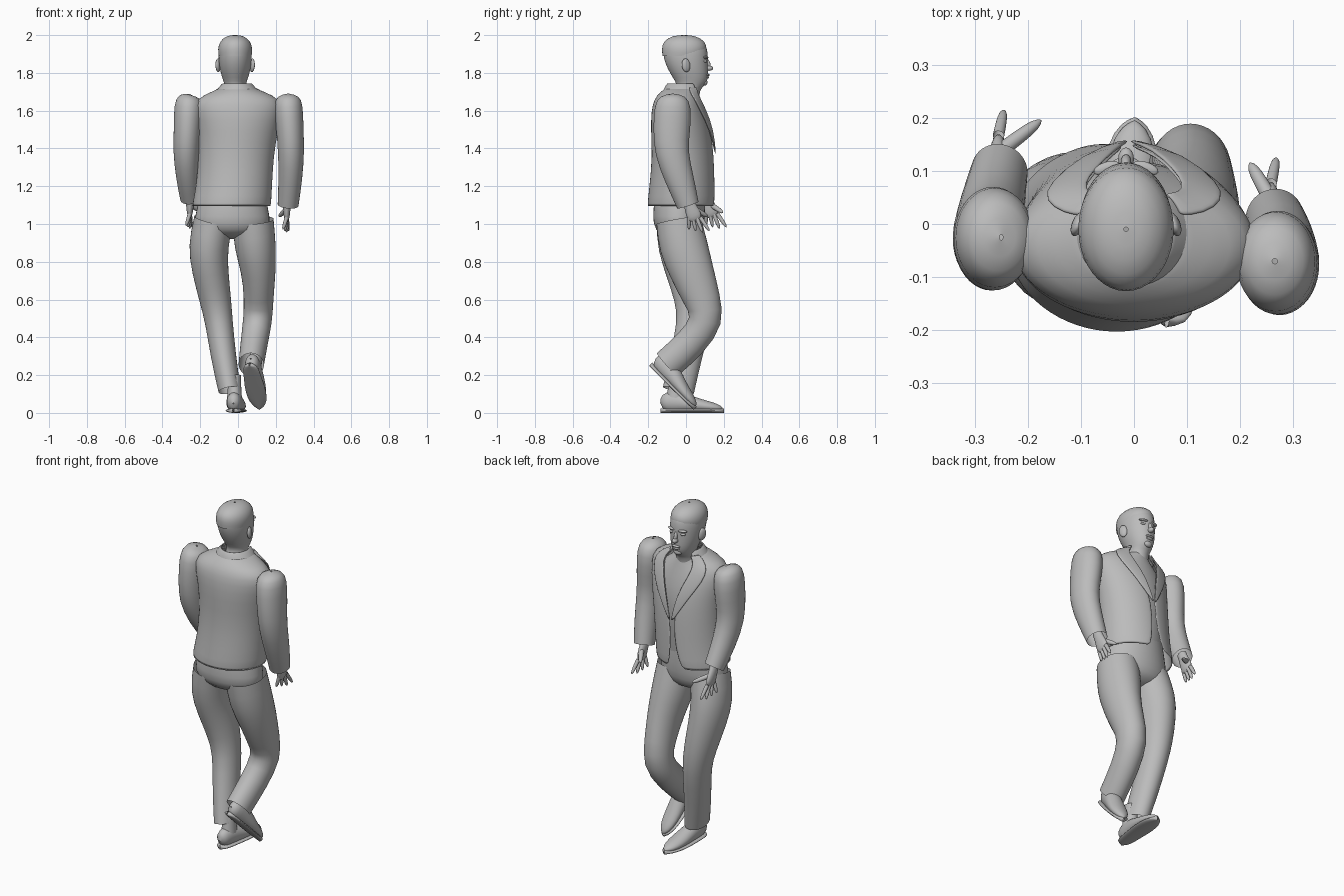
import bpy, bmesh, math, random
from math import sin, cos, tau
from mathutils import Vector, Matrix, Euler

cube = bpy.data.objects.get("Cube")
if cube:
    bpy.data.objects.remove(cube, do_unlink=True)

GREY = (0.5, 0.5, 0.5, 1)
grey = bpy.data.materials.new("plain_grey")
grey.diffuse_color = GREY
grey.use_nodes = True
grey.node_tree.nodes["Principled BSDF"].inputs["Base Color"].default_value = GREY


def finish(name, bm, levels=1, thickness=0):
    """Turn a bmesh into a smooth grey object."""
    bmesh.ops.recalc_face_normals(bm, faces=bm.faces[:])
    for face in bm.faces:
        face.smooth = True
    mesh = bpy.data.meshes.new(name)
    bm.to_mesh(mesh)
    bm.free()
    mesh.materials.append(grey)
    obj = bpy.data.objects.new(name, mesh)
    bpy.context.collection.objects.link(obj)
    if thickness:
        solid = obj.modifiers.new("thickness", "SOLIDIFY")
        solid.thickness = thickness
        solid.offset = 0
    if levels:
        obj.modifiers.new("smooth", "SUBSURF").levels = levels
        obj.modifiers["smooth"].render_levels = levels
    return obj


def loft(bm, rings, sides=20, align=False):
    """Skin ellipses (x, y, z, rx, ry[, start, end]); start and end leave a gap."""
    centres = [Vector(r[:3]) for r in rings]
    rows = []
    for i, ring in enumerate(rings):
        rx, ry = ring[3:5]
        is_open = len(ring) > 5
        start, end = ring[5:7] if is_open else (0, tau)
        turn = Matrix.Identity(3)
        if align:
            tangent = centres[min(i + 1, len(rings) - 1)] - centres[max(i - 1, 0)]
            turn = Vector((0, 0, -1)).rotation_difference(tangent).to_matrix()
        row = []
        for k in range(sides + is_open):
            t = start + (end - start) * k / sides
            row.append(bm.verts.new(centres[i] + turn @ Vector((rx * sin(t), ry * cos(t), 0))))
        rows.append(row)
    for a, b in zip(rows, rows[1:]):
        for k in range(len(a) - is_open):
            n = (k + 1) % len(a)
            bm.faces.new((a[k], a[n], b[n], b[k]))


def build(name, *parts, sides=20, align=False, thickness=0):
    bm = bmesh.new()
    for rings in parts:
        loft(bm, rings, sides, align)
    return finish(name, bm, thickness=thickness)


def blob(name, centre, size, tilt=(0, 0, 0)):
    bm = bmesh.new()
    matrix = Matrix.LocRotScale(Vector(centre), Euler(tilt), Vector(size))
    bmesh.ops.create_uvsphere(bm, u_segments=16, v_segments=10, radius=1, matrix=matrix)
    return finish(name, bm, levels=0)


# Jacket body, open down the front: ellipse, then half-angle of the gap
coat = [
    (-.005, -.015, 1.72, .085, .085, .75),
    (0, -.035, 1.695, .14, .1, .62),
    (0, -.045, 1.66, .22, .12, .45),
    (0, -.04, 1.6, .23, .14, .34),
    (0, -.025, 1.5, .21, .158, .18),
    (-.01, -.015, 1.36, .195, .16, .03),
    (-.02, -.02, 1.2, .197, .17, .07),
    (-.035, -.025, 1.09, .207, .178, .2),
]
build("jacket", [r[:5] + (r[5], tau - r[5]) for r in coat], sides=32, thickness=.008)

# Lapels hug the edges of the opening
widths = (.5, .45, .38, .4, .3, .02)
for side, label in ((1, "left"), (-1, "right")):
    strip = []
    for (x, y, z, rx, ry, gap), width in zip(coat, widths):
        strip.append((x, y, z + .004, rx + .01, ry + .012, side * (gap - .03), side * (gap + width)))
    build(label + "_lapel", strip, sides=6, thickness=.008)

# Standing collar, leaning back around the neck
build("collar", [
    (-.005, -.015, 1.745, .073, .08, .8, tau - .8),
    (-.005, -.017, 1.725, .09, .092, .8, tau - .8),
    (-.003, -.02, 1.685, .125, .105, .7, tau - .7),
], sides=24, thickness=.008)

# Shirt under the jacket
build("shirt", [
    (-.01, 0, 1.71, .06, .065),
    (0, -.02, 1.67, .1, .095),
    (0, -.03, 1.6, .2, .125),
    (0, -.02, 1.5, .19, .14),
    (-.01, -.015, 1.36, .175, .138),
    (-.02, -.03, 1.15, .17, .13),
])

# Trousers: seat and two legs
build("trouser_seat", [
    (-.025, -.03, 1.2, .17, .13),
    (-.03, -.035, 1.08, .19, .14),
    (-.03, -.04, 1, .21, .138),
    (-.03, -.035, .94, .17, .11),
    (-.03, -.03, .92, .005, .005),
])
build("right_trouser_leg", [
    (-.13, -.04, 1.02, .105, .12),
    (-.16, -.02, .88, .108, .133),
    (-.148, .01, .75, .097, .118),
    (-.12, .04, .6, .085, .1),
    (-.1, .045, .48, .073, .09),
    (-.078, 0, .3, .068, .085),
    (-.045, -.04, .12, .06, .085),
], align=True)
build("left_trouser_leg", [
    (.08, -.04, 1.02, .11, .12),
    (.09, -.015, .88, .113, .133),
    (.11, .03, .75, .092, .118),
    (.11, .085, .6, .078, .1),
    (.105, .12, .49, .078, .09),
    (.085, .03, .37, .073, .085),
    (.07, -.1, .255, .068, .083),
], align=True)

# Sleeves with padded shoulders
build("right_sleeve", [
    (-.25, -.025, 1.685, .005, .005),
    (-.255, -.025, 1.68, .06, .07),
    (-.262, -.025, 1.63, .08, .1),
    (-.268, -.03, 1.5, .072, .1),
    (-.275, -.03, 1.38, .07, .088),
    (-.268, .03, 1.25, .062, .075),
    (-.253, .1, 1.135, .054, .06),
], align=True)
build("left_sleeve", [
    (.265, -.07, 1.69, .005, .005),
    (.265, -.07, 1.68, .06, .07),
    (.265, -.07, 1.63, .08, .1),
    (.275, -.075, 1.5, .073, .1),
    (.282, -.08, 1.38, .07, .09),
    (.278, -.035, 1.24, .064, .078),
    (.265, .01, 1.1, .056, .06),
], align=True)


def finger(a, b, radius):
    """A tapering rounded tube from a to b."""
    a, b = Vector(a), Vector(b)
    stops = ((0, 1), (.5, .95), (.9, .75), (1, .1))
    return [(*a.lerp(b, f), radius * s, radius * s) for f, s in stops]


def hand(name, wrist, thumb):
    w = Vector(wrist)
    palm = [(*(w + Vector((0, .4 * d, -d))), rx, ry)
            for d, rx, ry in ((-.04, .024, .03), (0, .022, .032), (.04, .02, .042), (.075, .014, .04), (.085, .002, .01))]
    fingers = []
    for k in range(4):
        spread = (k - 1.5) * .02
        root = w + Vector((0, .026 + spread, -.065))
        tip = w + Vector((.01 * (k - 2), .05 + spread * 1.8, -.145 + .008 * abs(k - 2)))
        fingers.append(finger(root, tip, .0115))
    fingers.append(finger(w + Vector((0, .025, -.02)), thumb, .015))
    build(name, palm, *fingers, sides=10, align=True)


hand("right_hand", (-.255, .11, 1.12), (-.175, .195, 1.06))
hand("left_hand", (.258, .02, 1.1), (.218, .115, 1.04))


def shoe(name, heel, tilt):
    upper = [
        (0, 0, .05, .003, .003),
        (0, .008, .055, .034, .045),
        (0, .06, .06, .042, .058),
        (0, .12, .055, .046, .052),
        (0, .2, .04, .053, .036),
        (0, .28, .03, .045, .026),
        (0, .32, .024, .022, .015),
        (0, .33, .022, .002, .002),
    ]
    sole = [(x, y * 1.02, .012, rx * 1.1, .012) for x, y, z, rx, rz in upper]
    sock = [(0, .09, .2, .035, .04), (0, .085, .14, .035, .042), (0, .08, .08, .04, .05)]
    obj = build(name, upper, sole, sock, align=True)
    obj.location = heel
    obj.rotation_euler = tilt


shoe("right_shoe", (-.025, -.135, 0), (0, 0, -.08))
shoe("left_shoe", (.06, -.195, .25), (-.77, 0, -.22))

# Head and neck
HX = -.015
build("head", [
    (HX, -.01, 2, .004, .004),
    (HX, -.01, 1.995, .04, .055),
    (HX, -.008, 1.965, .078, .108),
    (HX, -.004, 1.92, .09, .12),
    (HX, 0, 1.87, .089, .118),
    (HX, .01, 1.82, .083, .108),
    (HX, .024, 1.775, .07, .095),
    (HX, .03, 1.735, .055, .075),
    (HX, .005, 1.715, .056, .065),
    (-.01, 0, 1.63, .065, .07),
])

# Hair cap with a few loose tufts
build("hair", [
    (HX, -.01, 2, .004, .004),
    (HX, -.01, 1.998, .045, .06),
    (HX, -.01, 1.968, .083, .114),
    (HX, -.008, 1.925, .094, .122),
    (HX, -.012, 1.89, .088, .114),
])
random.seed(4)
bm = bmesh.new()
for _ in range(110):
    t, s = random.uniform(0, tau), random.uniform(.1, .95)
    base = Vector((HX + .085 * s * sin(t), -.01 + .115 * s * cos(t), 1.9 + .094 * math.sqrt(1 - s * s)))
    along = Vector((random.uniform(-.012, .012), random.uniform(-.014, .014), .003))
    across = Vector((-along.y, along.x, 0)) * .2
    bm.faces.new([bm.verts.new(p) for p in (base - across, base + across, base + along)])
finish("hair_tufts", bm, levels=0)

# Face details, mirrored where paired
blob("nose", (HX, .122, 1.825), (.015, .022, .014))
blob("nose_bridge", (HX, .116, 1.848), (.01, .013, .03), (.3, 0, 0))
blob("upper_lip", (HX, .114, 1.789), (.026, .012, .007))
blob("lower_lip", (HX, .111, 1.777), (.022, .012, .008))
blob("chin", (HX, .098, 1.75), (.025, .016, .018))
for side, label in ((1, "left"), (-1, "right")):
    blob(label + "_ear", (HX + side * .09, .0, 1.84), (.012, .024, .036), (.15, 0, side * .4))
    blob(label + "_eye", (HX + side * .034, .1, 1.862), (.016, .012, .008))
    blob(label + "_brow", (HX + side * .036, .105, 1.882), (.026, .012, .007), (0, 0, -side * .3))
